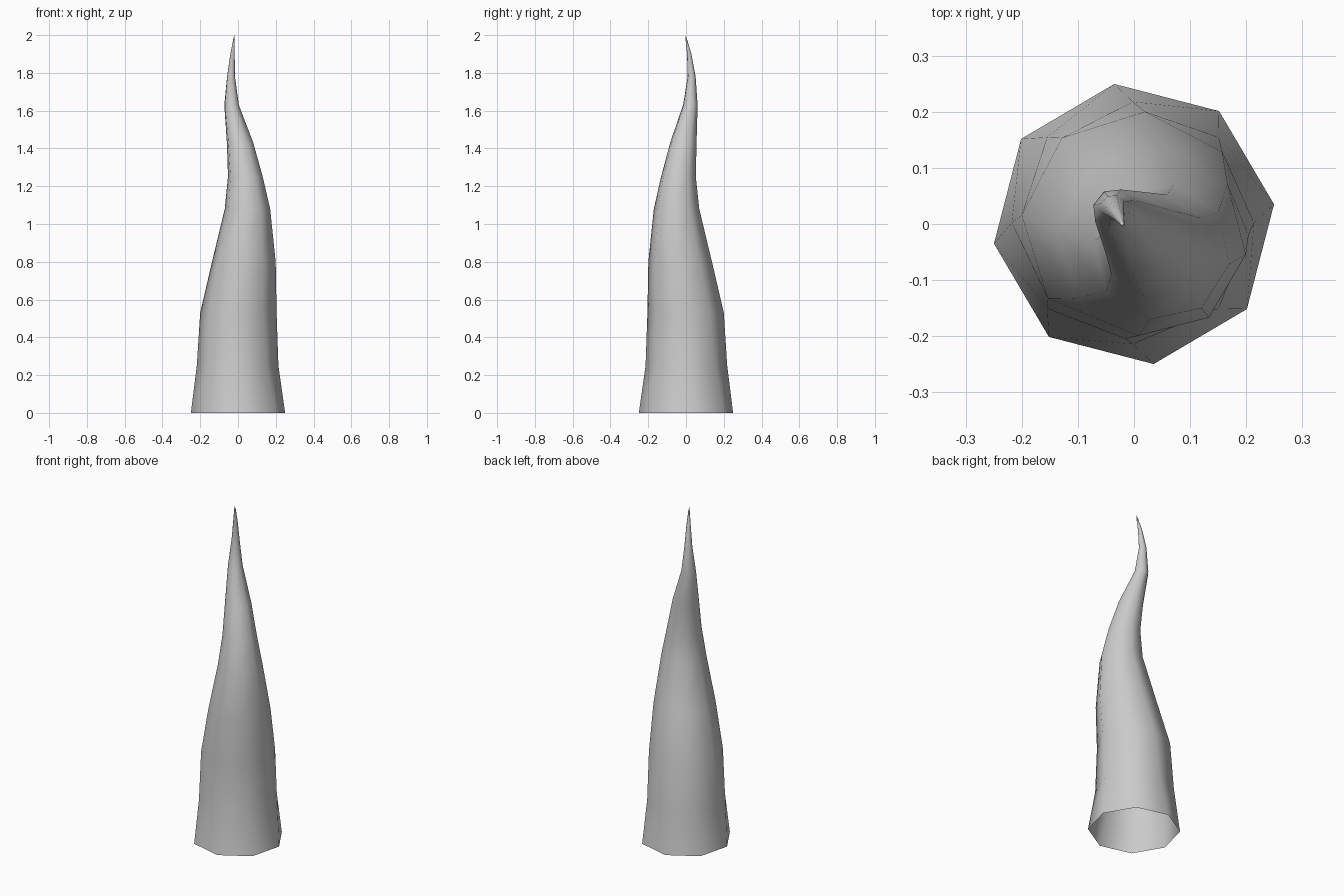
import bpy, bmesh, math

if "Cube" in bpy.data.objects:
    bpy.data.objects.remove(bpy.data.objects["Cube"])

# Horn sections: height, centre x, centre y, radius, twist in degrees
SECTIONS = [
    (0.00, 0.000, 0.000, 0.252, 8),
    (0.25, -0.002, 0.002, 0.216, 0),
    (0.53, 0.002, -0.002, 0.203, -5),
    (0.80, 0.031, -0.031, 0.170, -8),
    (1.08, 0.050, -0.050, 0.122, -10),
    (1.25, 0.039, -0.040, 0.094, -12),
    (1.43, 0.011, -0.014, 0.072, -14),
    (1.63, -0.034, 0.023, 0.040, -16),
    (1.78, -0.037, 0.030, 0.022, -18),
    (1.90, -0.029, 0.017, 0.012, -18),
    (1.98, -0.021, 0.001, 0.004, -18),
]
SIDES = 8

bm = bmesh.new()
rings = []
for z, cx, cy, r, twist in SECTIONS:
    ring = []
    for i in range(SIDES):
        a = math.radians(twist) + math.tau * i / SIDES
        ring.append(bm.verts.new((cx + r * math.cos(a), cy + r * math.sin(a), z)))
    rings.append(ring)

# Side walls, open at the base
for low, high in zip(rings, rings[1:]):
    for i in range(SIDES):
        j = (i + 1) % SIDES
        bm.faces.new((low[i], low[j], high[j], high[i]))

# Pointed tip
tip = bm.verts.new((-0.02, -0.003, 2.0))
for i in range(SIDES):
    bm.faces.new((rings[-1][i], rings[-1][(i + 1) % SIDES], tip))

for f in bm.faces:
    f.smooth = True
mesh = bpy.data.meshes.new("curved_horn")
bm.to_mesh(mesh)
bm.free()
horn = bpy.data.objects.new("curved_horn", mesh)
bpy.context.collection.objects.link(horn)
